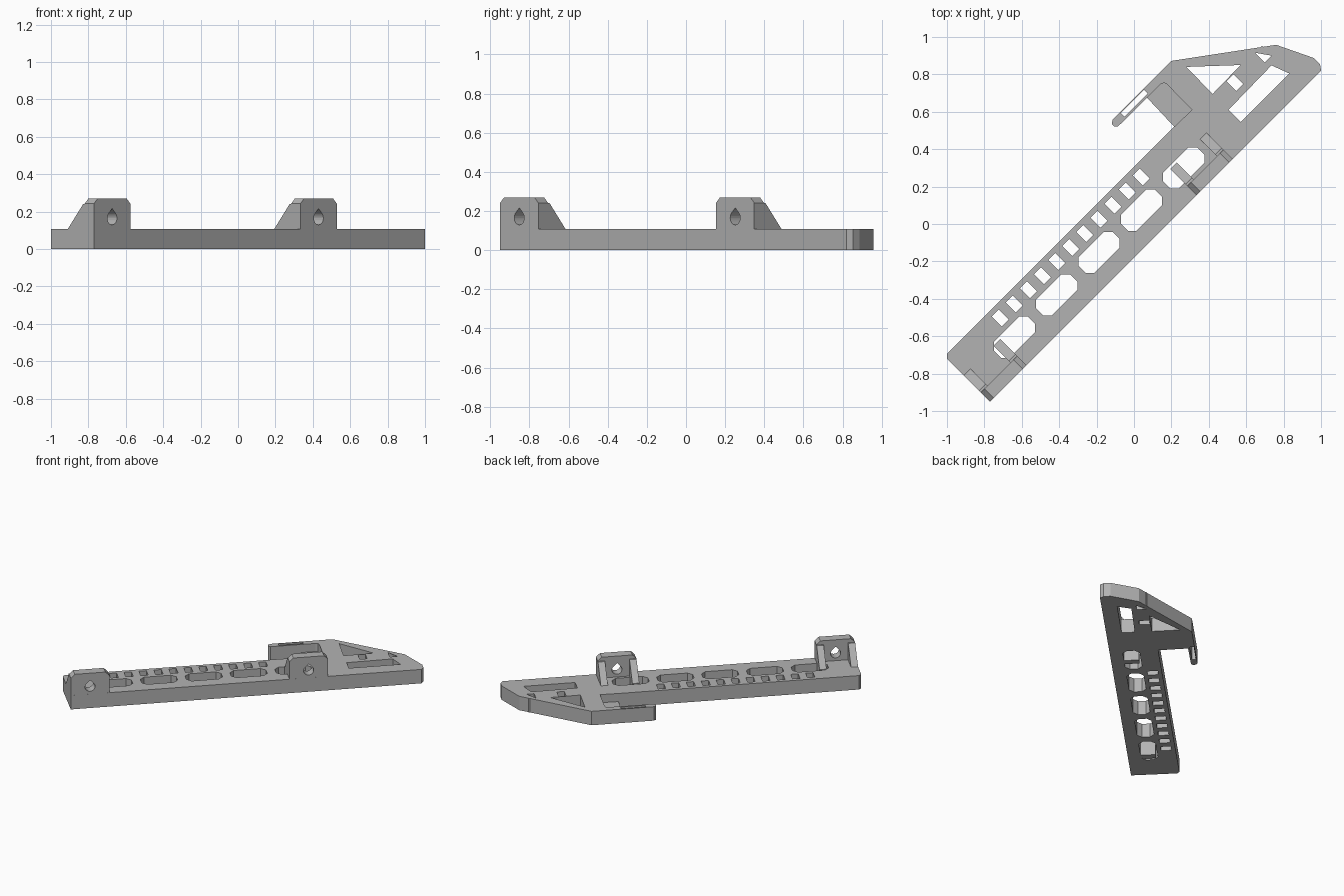
import bpy, bmesh, math
from mathutils import Matrix, Vector

if "Cube" in bpy.data.objects:
    bpy.data.objects.remove(bpy.data.objects["Cube"])

grey = bpy.data.materials.new("grey plastic")
grey.diffuse_color = (0.45, 0.45, 0.45, 1)
grey.use_nodes = True
grey.node_tree.nodes["Principled BSDF"].inputs["Base Color"].default_value = grey.diffuse_color

# Directions along and across the diagonal bar
S = math.sqrt(0.5)
U, V, Z = Vector((S, S, 0)), Vector((-S, S, 0)), Vector((0, 0, 1))


def xy(u, v):
    p = U * u + V * v
    return (p.x, p.y)


def prism(name, loops, depth, axes=None, origin=Vector((0, 0, 0))):
    """Extrude an outline (first loop) with holes (other loops)."""
    cu = bpy.data.curves.new(name, 'CURVE')
    cu.dimensions, cu.fill_mode, cu.extrude = '2D', 'BOTH', depth / 2
    for loop in loops:
        sp = cu.splines.new('POLY')
        sp.points.add(len(loop) - 1)
        for pt, p in zip(sp.points, loop):
            pt.co = (p[0], p[1], 0, 1)
        sp.use_cyclic_u = True
    tmp = bpy.data.objects.new(name + "_outline", cu)
    bpy.context.collection.objects.link(tmp)
    bpy.context.view_layer.update()
    dg = bpy.context.evaluated_depsgraph_get()
    me = bpy.data.meshes.new_from_object(tmp.evaluated_get(dg))
    bpy.data.objects.remove(tmp)
    m = Matrix.Translation((0, 0, depth / 2))
    if axes:
        m = Matrix.Translation(origin) @ Matrix(axes).transposed().to_4x4() @ m
    bm = bmesh.new()
    bm.from_mesh(me)
    bmesh.ops.transform(bm, matrix=m, verts=bm.verts)
    bmesh.ops.remove_doubles(bm, verts=bm.verts, dist=1e-5)
    bmesh.ops.recalc_face_normals(bm, faces=bm.faces)
    for f in bm.faces:
        f.smooth = False
        f.material_index = 0
    bm.to_mesh(me)
    bm.free()
    me.materials.clear()
    me.materials.append(grey)
    ob = bpy.data.objects.new(name, me)
    bpy.context.collection.objects.link(ob)
    return ob


def rect(u, v, lu, lv, c=0):
    """Rectangle in bar directions, with optional cut corners."""
    a, b = lu / 2, lv / 2
    if c:
        pts = [(-a + c, -b), (a - c, -b), (a, -b + c), (a, b - c),
               (a - c, b), (-a + c, b), (-a, b - c), (-a, -b + c)]
    else:
        pts = [(-a, -b), (a, -b), (a, b), (-a, b)]
    return [xy(u + p, v + q) for p, q in pts]


H = 0.108       # plate height
EDGE = -0.127   # straight long edge of the bar

# Flat plate: bar, head and hook in one outline
outline = [(-1, -0.695), (0.215, 0.52), (0.31, 0.61), (0.175, 0.748), (0.16, 0.755),
           (0.143, 0.748), (0.07, 0.675), (-0.085, 0.522), (-0.105, 0.52),
           (-0.118, 0.535), (-0.115, 0.557), (0.2, 0.872), (0.76, 0.958),
           (0.96, 0.888), (0.995, 0.853), (1, 0.82), (-0.77, -0.95), (-1, -0.72)]
holes = [rect(0.205 - 0.1066 * i, 0.15, 0.053, 0.075) for i in range(11)]
holes += [rect(0.4 - 0.32 * i, 0.024, 0.257, 0.119, 0.032) for i in range(5)]
holes += [rect(u, 0.153, 0.053, 0.075) for u in (0.916, 1.131)]
holes.append([(0.28, 0.84), (0.57, 0.85), (0.42, 0.695)])                  # triangle
holes.append([(0.735, 0.848), (0.83, 0.805), (0.57, 0.545), (0.505, 0.61)])  # head window
holes.append(rect(0.457, 0.455, 0.175, 0.028))                             # hook slot
prism("plate", [outline] + holes, H)

# Low ledge in the corner behind the hook
prism("hook_ledge", [[(0.215, 0.52), (0.31, 0.61), (0.175, 0.748), (0.16, 0.755),
                      (0.143, 0.748), (0.07, 0.675)]], 0.045)

# Two upright lugs with a teardrop hole, each braced by two gussets
L, T, TOP = 0.275, 0.07, 0.27
for name, u0 in (("rear_lug", -1.216), ("front_lug", 0.345)):
    face = [(0, H), (L, H), (L, TOP - 0.028), (L - 0.028, TOP), (0.028, TOP), (0, TOP - 0.028)]
    drop = [(L / 2 + 0.036 * math.cos(a), 0.165 + 0.036 * math.sin(a))
            for a in (math.radians(135 + 270 * i / 18) for i in range(19))]
    drop.append((L / 2, 0.165 + 0.036 * math.sqrt(2)))
    prism(name, [face, drop], T, (U, Z, -V), U * u0 + V * (EDGE + T))
    for i, du in enumerate((0, L - 0.05)):
        brace = [(EDGE + T, 0.001), (0.07, 0.001), (0.07, H),
                 (EDGE + T + 0.012, TOP - 0.03), (EDGE + T, TOP - 0.03)]
        prism(f"{name}_gusset_{i + 1}", [brace], 0.05, (V, Z, U), U * (u0 + du))
